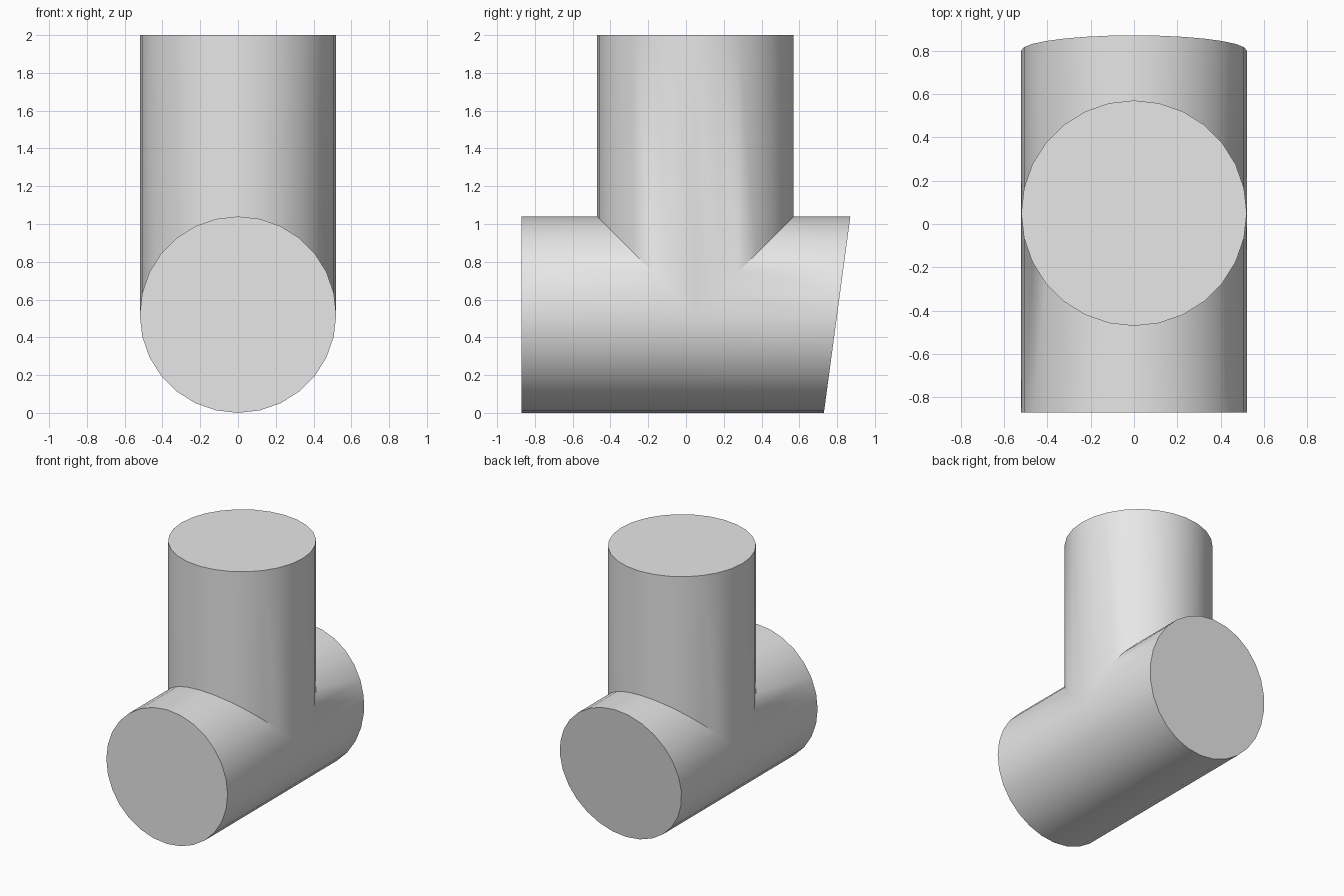
import bpy, bmesh
from math import sin, cos, pi, radians

cube = bpy.data.objects.get("Cube")
if cube:
    bpy.data.objects.remove(cube, do_unlink=True)

SIDES = 28
R = 0.52          # radius of both pipes
BRANCH_Y = 0.05   # axis of the upright branch
FRONT, TOP = -0.87, 2.0

bm = bmesh.new()


def ring(point):
    """One loop of vertices, point(s, c) giving each position."""
    angles = [2 * pi * i / SIDES for i in range(SIDES)]
    return [bm.verts.new(point(R * sin(a), R * cos(a))) for a in angles]


def bridge(a, b):
    for i in range(SIDES):
        j = (i + 1) % SIDES
        bm.faces.new((a[i], a[j], b[j], b[i]))


def back_y(z):
    """Slanted cut at the rear of the run."""
    return 0.73 + 0.14 * z / (2 * R)


# Horizontal run, mitred where the branch meets its upper half
front = ring(lambda s, c: (s, FRONT, R + c))
seam_front = ring(lambda s, c: (s, BRANCH_Y - max(c, 0), R + c))
seam_back = ring(lambda s, c: (s, BRANCH_Y + max(c, 0), R + c))
back = ring(lambda s, c: (s, back_y(R + c), R + c))
bridge(front, seam_front)
bridge(seam_back, back)
bm.faces.new(front)
bm.faces.new(back)

# Upright branch with a V-shaped lower edge
saddle = ring(lambda s, c: (s, BRANCH_Y + c, R + abs(c)))
rim = ring(lambda s, c: (s, BRANCH_Y + c, TOP))
bridge(saddle, rim)
bm.faces.new(rim)

# Weld the parts into one closed skin
bmesh.ops.remove_doubles(bm, verts=bm.verts, dist=0.001)
bmesh.ops.recalc_face_normals(bm, faces=bm.faces)
mesh = bpy.data.meshes.new("tee_pipe")
bm.to_mesh(mesh)
bm.free()

# Plain grey material
grey = bpy.data.materials.new("plain grey")
grey.use_nodes = True
colour = (0.8, 0.8, 0.8, 1)
grey.diffuse_color = colour
grey.node_tree.nodes["Principled BSDF"].inputs["Base Color"].default_value = colour
mesh.materials.append(grey)

pipe = bpy.data.objects.new("tee_pipe", mesh)
bpy.context.collection.objects.link(pipe)
bpy.ops.object.select_all(action='DESELECT')
pipe.select_set(True)
bpy.context.view_layer.objects.active = pipe
bpy.ops.object.shade_smooth_by_angle(angle=radians(30))
